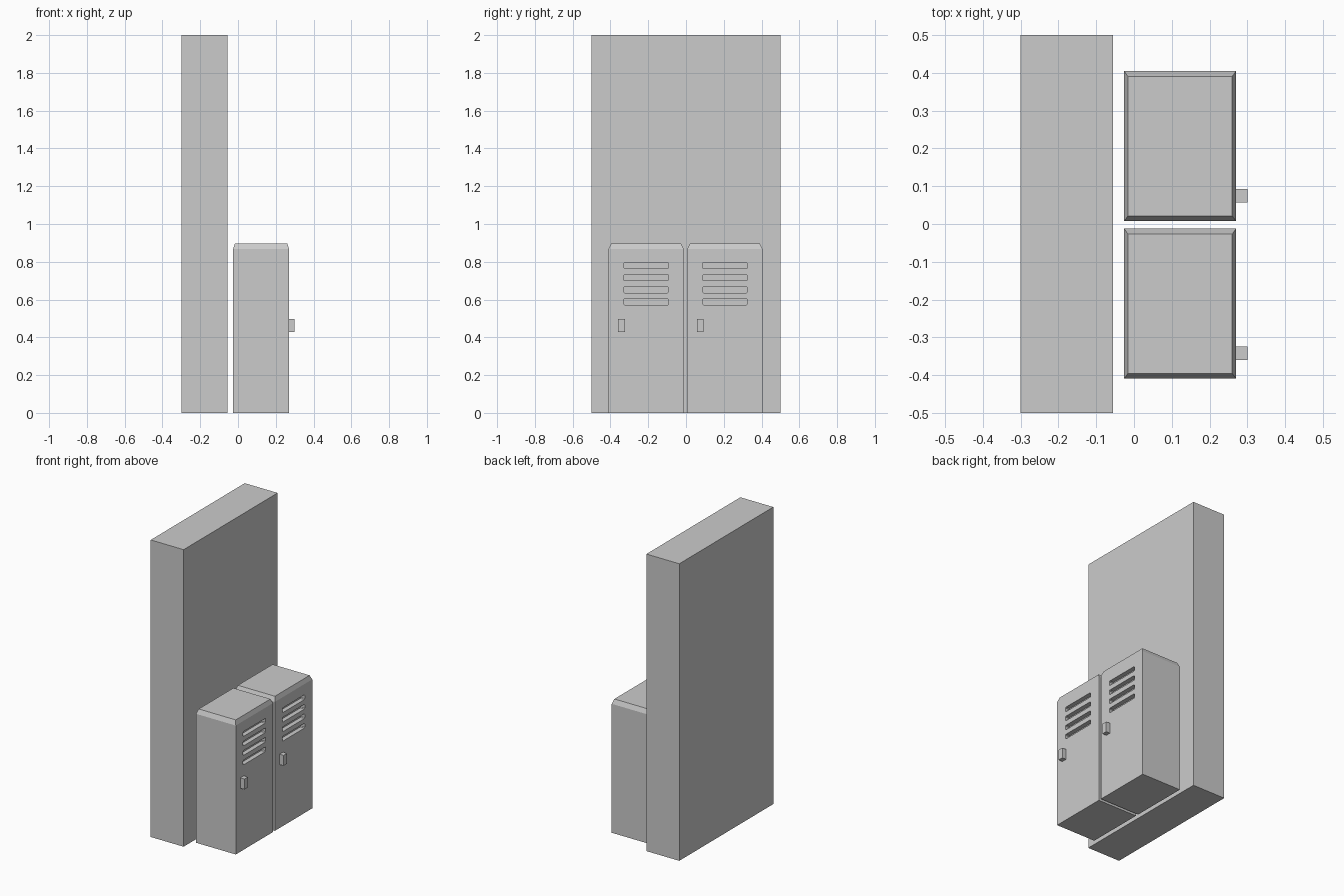
import bpy, bmesh
from mathutils import Vector

if "Cube" in bpy.data.objects:
    bpy.data.objects.remove(bpy.data.objects["Cube"])


def make_object(name, bm):
    bmesh.ops.recalc_face_normals(bm, faces=bm.faces)
    mesh = bpy.data.meshes.new(name)
    bm.to_mesh(mesh)
    bm.free()
    ob = bpy.data.objects.new(name, mesh)
    bpy.context.collection.objects.link(ob)
    return ob


def add_box(bm, lo, hi):
    lo, hi = Vector(lo), Vector(hi)
    verts = bmesh.ops.create_cube(bm, size=1)["verts"]
    for v in verts:
        v.co = (lo + hi) / 2 + v.co * (hi - lo)
    return verts


def box(name, lo, hi):
    bm = bmesh.new()
    add_box(bm, lo, hi)
    return make_object(name, bm)


X0, X1 = -0.026, 0.27   # locker back and door planes
HALF = 0.1985           # half the locker width
TOP, SHOULDER = 0.898, 0.868


def locker(name, cy):
    # body with a tapered shoulder below the top face
    bm = bmesh.new()
    verts = add_box(bm, (X0, cy - HALF, 0), (X1, cy + HALF, SHOULDER))
    top = next(f for f in bm.faces if f.normal.z > 0.9 or
               all(v.co.z > SHOULDER - 0.001 for v in f.verts))
    new = bmesh.ops.extrude_face_region(bm, geom=[top])["geom"]
    bmesh.ops.delete(bm, geom=[top], context="FACES_ONLY")
    cx = (X0 + X1) / 2
    for v in (g for g in new if isinstance(g, bmesh.types.BMVert)):
        v.co.x += 0.01 if v.co.x < cx else -0.01
        v.co.y += 0.014 if v.co.y < cy else -0.014
        v.co.z = TOP
    body = make_object(name + "_body", bm)

    # four vent slots recessed in the door, with clipped corners
    bm = bmesh.new()
    for i in range(4):
        z = 0.588 + i * 0.064
        add_box(bm, (X1 - 0.03, cy - 0.119, z - 0.016),
                (X1 + 0.03, cy + 0.119, z + 0.016))
    long_edges = [e for e in bm.edges
                  if abs(e.verts[0].co.x - e.verts[1].co.x) > 0.01]
    bmesh.ops.bevel(bm, geom=long_edges, offset=0.005, segments=1,
                    affect="EDGES")
    cutter = make_object(name + "_vent_cutter", bm)
    cutter.hide_render = True
    mod = body.modifiers.new("vents", "BOOLEAN")
    mod.operation = "DIFFERENCE"
    mod.solver = "EXACT"
    mod.object = cutter
    bpy.context.view_layer.objects.active = body
    bpy.ops.object.modifier_apply(modifier=mod.name)
    bpy.data.objects.remove(cutter)

    # door handle
    box(name + "_handle", (X1, cy - 0.149, 0.427), (0.30, cy - 0.113, 0.497))


# wall slab behind the lockers
box("wall", (-0.30, -0.5, 0), (-0.055, 0.5, 2))

for name, cy in (("near_locker", -0.211), ("far_locker", 0.206)):
    locker(name, cy)
